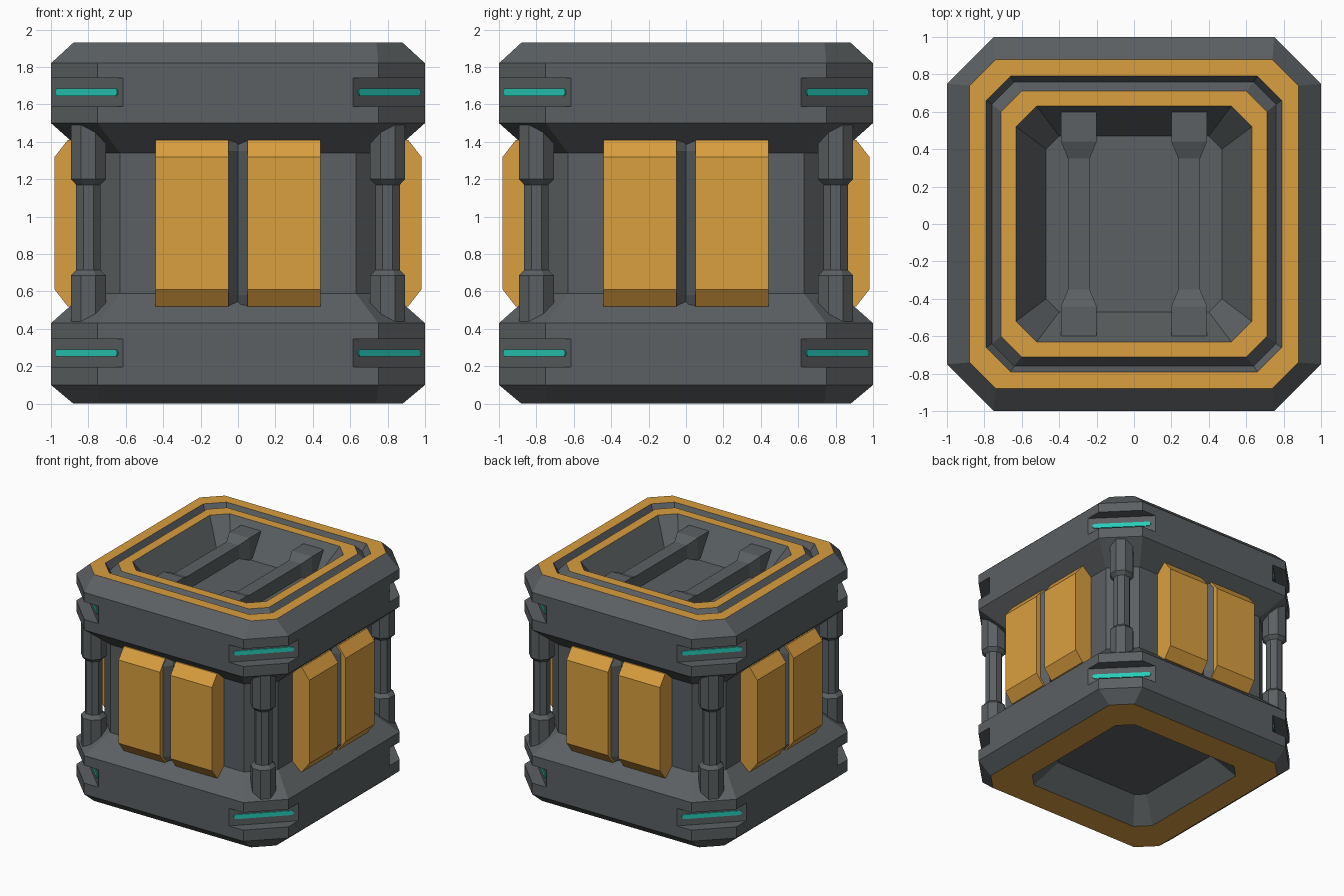
import bpy, bmesh, math
from mathutils import Vector, Matrix

cube = bpy.data.objects.get("Cube")
if cube:
    bpy.data.objects.remove(cube, do_unlink=True)


def material(name, rgb):
    m = bpy.data.materials.new(name)
    m.use_nodes = True
    m.diffuse_color = (*rgb, 1)
    m.node_tree.nodes["Principled BSDF"].inputs["Base Color"].default_value = (*rgb, 1)
    return m


grey = material("dark_grey_metal", (0.105, 0.117, 0.123))
orange = material("orange_paint", (0.70, 0.345, 0.05))
cyan = material("cyan_light", (0.02, 0.60, 0.48))


def loft(name, rings, mats, turn=0, offset=(0, 0, 0), painted=()):
    """Skin a stack of equal rings, cap both ends; painted bands use slot 1."""
    bm = bmesh.new()
    loops = [[bm.verts.new(p) for p in ring] for ring in rings]
    n = len(loops[0])
    for band, (a, b) in enumerate(zip(loops, loops[1:])):
        for i in range(n):
            j = (i + 1) % n
            f = bm.faces.new((a[i], a[j], b[j], b[i]))
            f.material_index = 1 if band in painted else 0
    bm.faces.new(loops[0][::-1])
    bm.faces.new(loops[-1])
    bmesh.ops.recalc_face_normals(bm, faces=bm.faces)
    bm.transform(Matrix.Rotation(turn, 4, "Z") @ Matrix.Translation(offset))
    mesh = bpy.data.meshes.new(name)
    bm.to_mesh(mesh)
    bm.free()
    for m in mats:
        mesh.materials.append(m)
    ob = bpy.data.objects.new(name, mesh)
    bpy.context.collection.objects.link(ob)
    return ob


def chamfered(w, c, z):
    """Square ring of half width w with corners cut by c."""
    s = w - c
    return [Vector((x, y, z)) for x, y in
            ((w, -s), (w, s), (s, w), (-s, w), (-w, s), (-w, -s), (-s, -w), (s, -w))]


def box(name, size, mat, turn, offset):
    x, y, z = (v / 2 for v in size)
    rings = [[Vector((a * x, b * y, h)) for a, b in ((-1, -1), (1, -1), (1, 1), (-1, 1))]
             for h in (-z, z)]
    return loft(name, rings, [mat], turn, offset)


# Body: from the bottom recess, up the outside, into the lid recess
TOP = 1.93
profile = [
    (0.47, 0.07, 0.18), (0.63, 0.11, 0), (0.88, 0.14, 0),
    (1, 0.25, 0.10), (1, 0.25, 0.43), (0.82, 0.19, 0.59),
    (0.82, 0.19, 1.34), (1, 0.25, 1.50), (1, 0.25, 1.82),
    (0.88, 0.14, TOP), (0.79, 0.13, TOP), (0.76, 0.12, TOP - 0.06),
    (0.71, 0.11, TOP), (0.63, 0.11, TOP), (0.47, 0.07, TOP - 0.25),
]
body = loft("body", [chamfered(*p) for p in profile], [grey, orange], painted=(1, 9, 12))

corners = [math.radians(45 + 90 * k) for k in range(4)]
heights = (0.27, 1.665)
BACK = 1.615 / math.sqrt(2)      # pocket back wall, measured along the diagonal

# Corner light pockets and their strips
for k, turn in enumerate(corners):
    for z in heights:
        cutter = box("pocket_cutter", (0.4, 1.2, 0.15), grey, turn, (BACK + 0.2, 0, z))
        cutter.hide_render = True
        mod = body.modifiers.new("pocket", "BOOLEAN")
        mod.operation = "DIFFERENCE"
        mod.solver = "EXACT"
        mod.object = cutter
        bpy.context.view_layer.objects.active = body
        bpy.ops.object.modifier_apply(modifier=mod.name)
        bpy.data.objects.remove(cutter, do_unlink=True)
        # strip outline with small cut ends, laid on the back wall
        y, h, e = 0.235, 0.019, 0.012
        outline = [(-y, -h + e), (-y + e, -h), (y - e, -h), (y, -h + e),
                   (y, h - e), (y - e, h), (-y + e, h), (-y, h - e)]
        loft("corner_light", [[Vector((x, a, b)) for a, b in outline] for x in (-0.001, 0.007)],
             [cyan], turn, (BACK, 0, z))


def octagon(r, z):
    """Octagon with flats at distance r from the axis."""
    R = r / math.cos(math.pi / 8)
    return [Vector((R * math.cos(a), R * math.sin(a), z))
            for a in (math.pi / 8 + math.pi / 4 * i for i in range(8))]


# Corner posts with thick ends running into the body slopes
THICK, THIN = 0.093, 0.065
for turn in corners:
    stages = [(THICK, 0.40), (THICK, 0.685), (THIN, 0.715),
              (THIN, 1.17), (THICK, 1.20), (THICK, 1.53)]
    loft("corner_post", [octagon(*s) for s in stages], [grey], turn, (0.8 * math.sqrt(2), 0, 0))

# Side panels: a bevelled outline drawn out sideways, two on each side
panel = [(0.78, 0.52), (0.91, 0.52), (0.98, 0.61), (0.98, 1.32), (0.91, 1.41), (0.78, 1.41)]
for k in range(4):
    turn = k * math.pi / 2
    for lo, hi in ((-0.44, -0.05), (0.05, 0.44)):
        loft("side_panel", [[Vector((x, -d, z)) for d, z in panel] for x in (lo, hi)],
             [orange], turn)
    # V-grooved spine between the two panels
    spine = [(-0.06, -0.78), (-0.06, -0.95), (0, -0.87), (0.06, -0.95), (0.06, -0.78)]
    ends = [(0.52, 0.90), (0.58, 0.95), (1.35, 0.95), (1.41, 0.90)]
    loft("panel_spine", [[Vector((x, max(y, -lim), z)) for x, y in spine] for z, lim in ends],
         [grey], turn)

# Lid handles: square bars with thick ends set into the recess walls
for x in (-0.295, 0.295):
    stages = [(-0.61, 0.095), (-0.44, 0.095), (-0.35, 0.058),
              (0.35, 0.058), (0.44, 0.095), (0.61, 0.095)]
    rings = [[Vector((x + a * r, y, 1.785 + b * r))
              for a, b in ((-1, -1), (1, -1), (1, 1), (-1, 1))] for y, r in stages]
    loft("lid_handle", rings, [grey])
